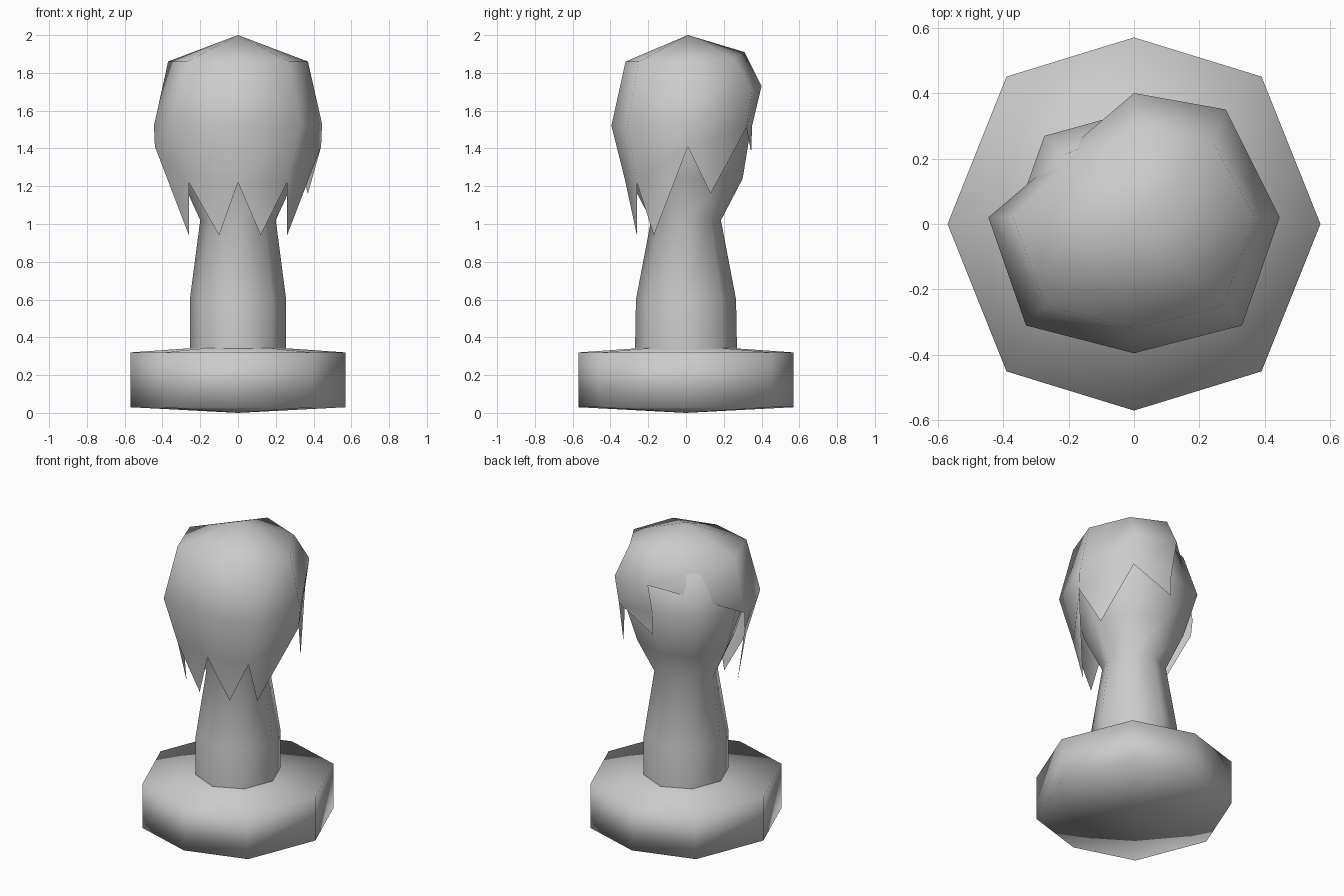
import bpy
import bmesh

cube = bpy.data.objects.get("Cube")
if cube:
    bpy.data.objects.remove(cube, do_unlink=True)

grey = bpy.data.materials.new("plain_grey")
grey.use_nodes = True
COLOUR = (0.6, 0.6, 0.6, 1)
grey.diffuse_color = COLOUR
grey.node_tree.nodes["Principled BSDF"].inputs["Base Color"].default_value = COLOUR


def finish(bm, name):
    bmesh.ops.recalc_face_normals(bm, faces=bm.faces)
    mesh = bpy.data.meshes.new(name)
    bm.to_mesh(mesh)
    bm.free()
    mesh.materials.append(grey)
    mesh.shade_smooth()
    obj = bpy.data.objects.new(name, mesh)
    bpy.context.collection.objects.link(obj)
    return obj


def ring(bm, z, rx, ry, kx=0.707, ky=0.707):
    """Eight points: four on the axes, four corners."""
    signs = [(1, 0), (1, 1), (0, 1), (-1, 1), (-1, 0), (-1, -1), (0, -1), (1, -1)]
    return [bm.verts.new((sx * rx * (kx if sy else 1), sy * ry * (ky if sx else 1), z))
            for sx, sy in signs]


def lathe(name, rings, bottom=None, top=None):
    """Stack of octagonal rings closed by optional pointed ends."""
    bm = bmesh.new()
    loops = [ring(bm, *r) for r in rings]
    for a, b in zip(loops, loops[1:]):
        for i in range(8):
            j = (i + 1) % 8
            bm.faces.new((a[i], a[j], b[j], b[i]))
    for loop, z in ((loops[0], bottom), (loops[-1], top)):
        if z is not None:
            tip = bm.verts.new((0, 0, z))
            for i in range(8):
                bm.faces.new((loop[i], loop[(i + 1) % 8], tip))
    return finish(bm, name)


# Octagonal foot with shallow cones above and below
lathe("base", [(0.03, 0.57, 0.57, 0.684, 0.79), (0.32, 0.57, 0.57, 0.684, 0.79)],
      bottom=0, top=0.36)

# Neck and head in one skin
lathe("neck_and_head", [
    (0.33, 0.255, 0.27), (0.6, 0.255, 0.265), (1.02, 0.2, 0.185),
    (1.24, 0.3, 0.3), (1.52, 0.37, 0.345, 0.74, 0.78), (1.78, 0.3, 0.3)], top=1.88)

# Hair shell: columns run from the back round +x, the front and -x
crown = [(0, 0.31, 1.91), (0.24, 0.25, 1.88), (0.37, 0.02, 1.86), (0.27, -0.25, 1.86),
         (0, -0.32, 1.86), (-0.27, -0.25, 1.86), (-0.37, 0.02, 1.86)]
middle = [(0, 0.4, 1.73), (0.28, 0.35, 1.7), (0.445, 0.02, 1.53), (0.33, -0.31, 1.52),
          (0, -0.395, 1.52), (-0.33, -0.31, 1.52), (-0.445, 0.02, 1.52)]
hem = [(0, 0.35, 1.52), (0.27, 0.32, 1.51), (0.44, 0.01, 1.41), (0.26, -0.26, 1.22),
       (0, -0.32, 1.22), (-0.26, -0.26, 1.22), (-0.44, 0.01, 1.41)]
locks = [(0, 0.345, 1.38), (0.37, 0.13, 1.16), (0.26, -0.17, 0.94),
         (0.12, -0.26, 0.94), (-0.1, -0.26, 0.94), (-0.26, -0.17, 0.94)]

bm = bmesh.new()
rows = [[bm.verts.new(p) for p in row] for row in (crown, middle, hem)]
peak = bm.verts.new((0, 0.01, 2))
for i in range(len(crown)):
    bm.faces.new((peak, rows[0][i], rows[0][(i + 1) % len(crown)]))
for upper, lower in zip(rows, rows[1:]):
    for i in range(len(crown) - 1):
        bm.faces.new((upper[i], upper[i + 1], lower[i + 1], lower[i]))
# Parting side, cut short above the temple
bm.faces.new((rows[0][-1], rows[0][0], rows[1][0], rows[1][-1]))
# Pointed locks hanging from the hem
for i, point in enumerate(locks):
    bm.faces.new((rows[2][i], rows[2][i + 1], bm.verts.new(point)))
finish(bm, "hair")
